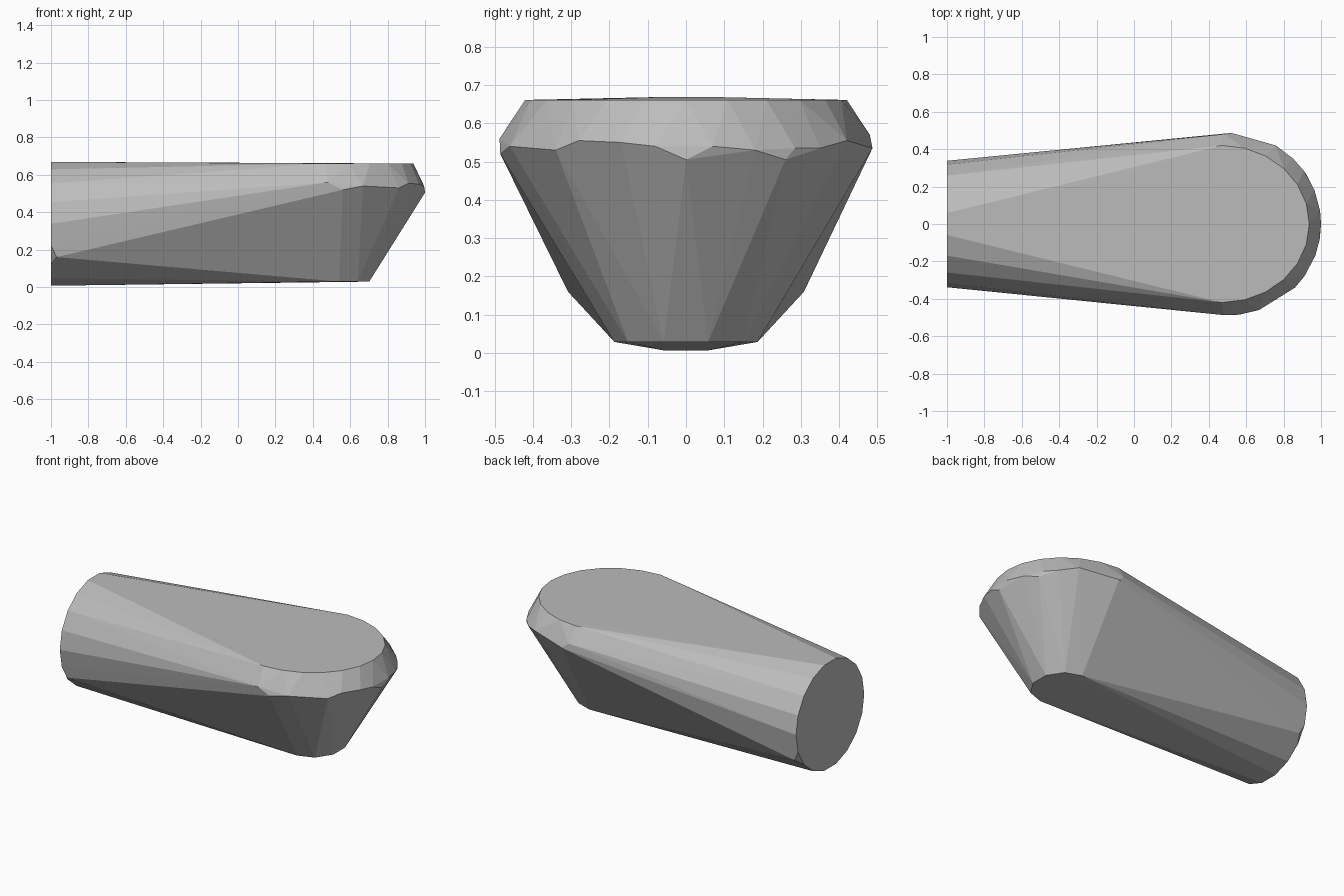
import bpy
import bmesh
from math import sin, cos, pi, sqrt

default = bpy.data.objects.get("Cube")
if default:
    bpy.data.objects.remove(default, do_unlink=True)


def nose_arc(centre_x, radius_x, radius_y, z, count):
    """Half ring of points bulging toward +x."""
    angles = [pi * (i / (count - 1) - 0.5) for i in range(count)]
    return [(centre_x + radius_x * cos(a), radius_y * sin(a), z) for a in angles]


points = []

# Round end cap, with a small chamfer point low on each flank
SIDES = 18
for i in range(SIDES):
    a = 2 * pi * (i + 0.5) / SIDES
    points.append((-1, 0.338 * sin(a), 0.338 - 0.336 * cos(a)))
points += [(-0.97, side * 0.308, 0.16) for side in (-1, 1)]

# Flat top outline and small underside outline of the nose
points += nose_arc(0.47, 0.467, 0.42, 0.661, 13)
points += nose_arc(0.54, 0.17, 0.187, 0.029, 6)

# Uneven widest edge around the nose, as (y, z)
rim = [(-0.46, 0.54), (-0.34, 0.53), (-0.28, 0.555), (-0.17, 0.55),
       (-0.08, 0.54), (0, 0.505), (0.07, 0.54), (0.18, 0.53), (0.26, 0.505),
       (0.285, 0.535), (0.35, 0.535), (0.42, 0.555)]
points += [(0.515 + sqrt(0.485 ** 2 - y * y), y, z) for y, z in rim]
points += [(0.48, -0.487, 0.56), (0.56, -0.485, 0.52),
           (0.52, 0.487, 0.535), (0.48, 0.48, 0.57)]

# Faceted convex skin over all the outlines
bm = bmesh.new()
for p in points:
    bm.verts.new(p)
hull = bmesh.ops.convex_hull(bm, input=bm.verts)
loose = {g for g in hull["geom_interior"] + hull["geom_unused"]
         if isinstance(g, bmesh.types.BMVert)}
bmesh.ops.delete(bm, geom=list(loose), context="VERTS")
bmesh.ops.dissolve_limit(bm, angle_limit=0.01, verts=bm.verts, edges=bm.edges)
bmesh.ops.recalc_face_normals(bm, faces=bm.faces)
mesh = bpy.data.meshes.new("tapered_body")
bm.to_mesh(mesh)
bm.free()

body = bpy.data.objects.new("tapered_body", mesh)
bpy.context.collection.objects.link(body)

# Plain grey finish
grey = bpy.data.materials.new("plain_grey")
grey.use_nodes = True
colour = (0.5, 0.5, 0.5, 1)
grey.diffuse_color = colour
grey.node_tree.nodes["Principled BSDF"].inputs["Base Color"].default_value = colour
mesh.materials.append(grey)
